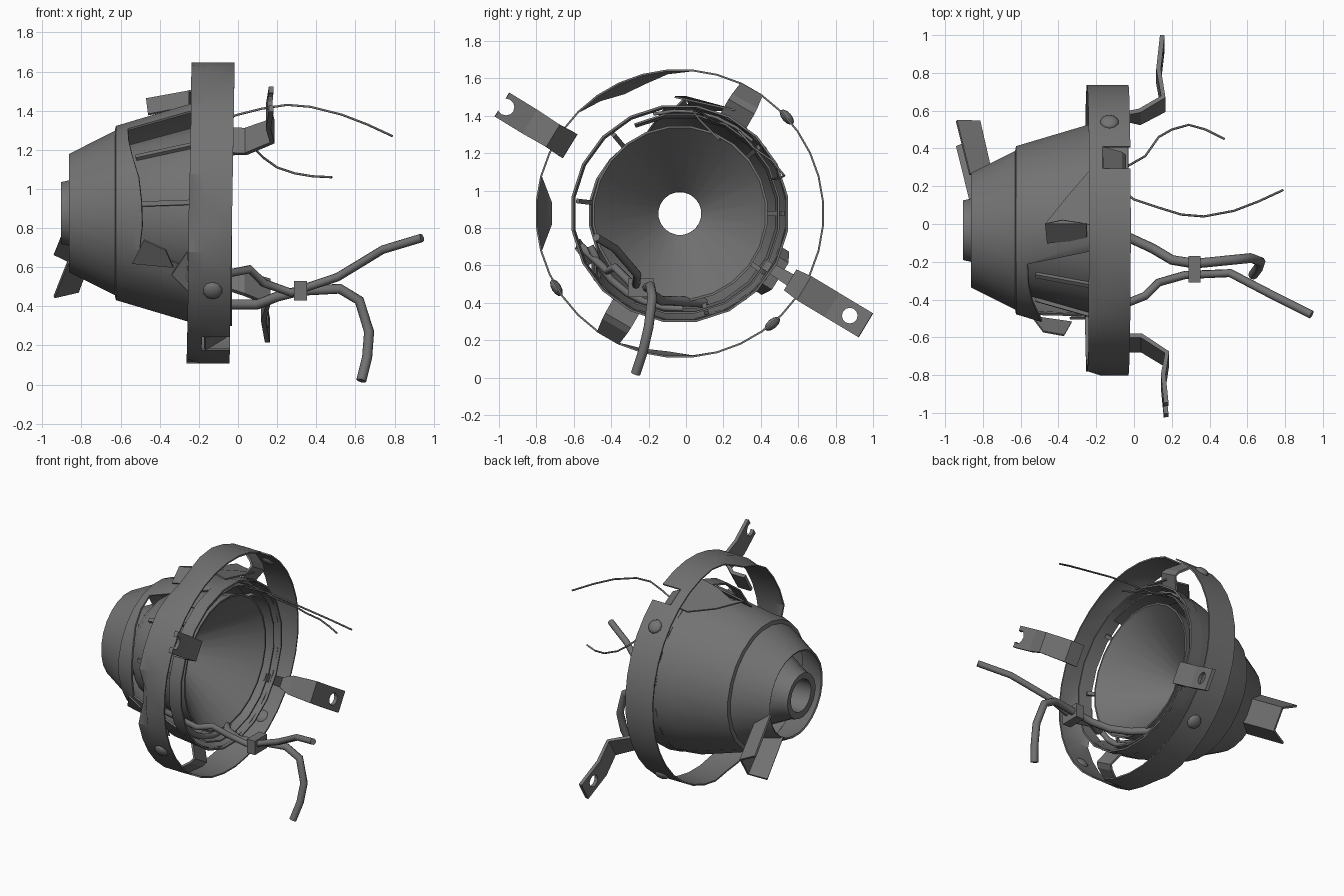
import bpy, bmesh, math, random
from mathutils import Vector

random.seed(4)
if "Cube" in bpy.data.objects:
    bpy.data.objects.remove(bpy.data.objects["Cube"])

metal = bpy.data.materials.new("dark_grey_metal")
metal.use_nodes = True
GREY = (0.17, 0.17, 0.17, 1)
metal.diffuse_color = GREY
metal.node_tree.nodes["Principled BSDF"].inputs["Base Color"].default_value = GREY

CY, CZ = -0.033, 0.877


def polar(x, r, deg, t=0.0):
    """Point at height x on the lamp axis, radius r, angle deg, tangent offset t."""
    a = math.radians(deg)
    return Vector((x, CY + r * math.cos(a) - t * math.sin(a),
                   CZ + r * math.sin(a) + t * math.cos(a)))


def make(name, verts, faces, thick=0.0, smooth=True):
    me = bpy.data.meshes.new(name)
    me.from_pydata([tuple(v) for v in verts], [], faces)
    bm = bmesh.new()
    bm.from_mesh(me)
    bmesh.ops.delete(bm, geom=[v for v in bm.verts if not v.link_faces], context="VERTS")
    bmesh.ops.recalc_face_normals(bm, faces=bm.faces)
    bm.to_mesh(me)
    bm.free()
    me.materials.append(metal)
    ob = bpy.data.objects.new(name, me)
    bpy.context.collection.objects.link(ob)
    bpy.ops.object.select_all(action="DESELECT")
    ob.select_set(True)
    bpy.context.view_layer.objects.active = ob
    if thick:
        mod = ob.modifiers.new("thickness", "SOLIDIFY")
        mod.thickness = thick
        mod.offset = 0
        bpy.ops.object.modifier_apply(modifier=mod.name)
    if smooth:
        bpy.ops.object.shade_smooth_by_angle(angle=math.radians(32))
    return ob


def lathe(name, profile, sides, thick=0.0, shift=None, skip=None):
    """Revolve (x, r) points round the lamp axis; shift bends points, skip drops faces."""
    verts, faces, n = [], [], len(profile)
    step = 360 / sides
    for s in range(sides):
        deg = (s + 0.5) * step
        for i, (x, r) in enumerate(profile):
            if shift:
                x, r = shift(i, x, r, deg)
            verts.append(polar(x, r, deg))
        for i in range(n - 1):
            a, b = s * n + i, (s + 1) % sides * n + i
            if not (skip and skip(i, (s + 1) * step)):
                faces.append((a, a + 1, b + 1, b))
    return make(name, verts, faces, thick)


def strip(name, path, deg, widths, thick=0.025):
    """Bent sheet strip following (x, r) points in the plane at angle deg."""
    verts = []
    for (x, r), w in zip(path, widths):
        verts += [polar(x, r, deg, -w / 2), polar(x, r, deg, w / 2)]
    faces = [(2 * i, 2 * i + 1, 2 * i + 3, 2 * i + 2) for i in range(len(path) - 1)]
    return make(name, verts, faces, thick, smooth=False)


def punch(ob, centre, radius):
    """Round hole through a plate along x."""
    bpy.ops.mesh.primitive_cylinder_add(vertices=12, radius=radius, depth=0.4,
                                        location=centre, rotation=(0, math.pi / 2, 0))
    cutter = bpy.context.object
    cutter.hide_render = True
    mod = ob.modifiers.new("hole", "BOOLEAN")
    mod.operation, mod.object, mod.solver = "DIFFERENCE", cutter, "EXACT"
    bpy.context.view_layer.objects.active = ob
    bpy.ops.object.modifier_apply(modifier=mod.name)
    bpy.data.objects.remove(cutter)


def cable(name, points, radius, res=2):
    cu = bpy.data.curves.new(name, "CURVE")
    cu.dimensions = "3D"
    cu.bevel_depth, cu.bevel_resolution, cu.use_fill_caps = radius, res, True
    sp = cu.splines.new("POLY")
    sp.points.add(len(points) - 1)
    for p, co in zip(sp.points, points):
        p.co = (*co, 1)
    cu.materials.append(metal)
    ob = bpy.data.objects.new(name, cu)
    bpy.context.collection.objects.link(ob)


# Dented outer ring with two windows where the spacers are bent inward
def dent(i, x, r, deg):
    x += 0.013 * math.sin(math.radians(deg)) - 0.004
    if i == 0:
        for at, span, deep in ((112, 22, 0.07), (180, 14, 0.12), (262, 14, 0.03)):
            r -= deep * max(0, 1 - abs(deg - at) / span)
    return x, r


lathe("outer_ring", [(-0.245, 0.768), (-0.17, 0.768), (-0.026, 0.768)], 36, 0.01, dent,
      lambda i, deg: i == 1 and round(deg) in (60, 240))

# Rear cup and stepped collar
lathe("rear_cup", [(-0.86, 0.30), (-0.625, 0.42), (-0.62, 0.445), (-0.60, 0.45)], 24, 0.012)


# Torn front skirt of the housing
def tear(i, x, r, deg):
    if 100 < deg < 216 and i:
        end = (-0.47 if deg > 172 else -0.53) + random.uniform(-0.04, 0.04)
        x = -0.60 + (end + 0.60) * i / 2
        r = 0.45 + (x + 0.60) * 0.31
    return x, r


lathe("housing_skirt", [(-0.60, 0.45), (-0.25, 0.555), (-0.05, 0.575)], 24, 0.012, tear)

# Front rim: outer band and partly broken inner lip
lathe("front_rim", [(-0.13, 0.57), (-0.03, 0.58)], 20, 0.012)
lathe("inner_lip", [(-0.22, 0.52), (-0.06, 0.535)], 20, 0.01,
      skip=lambda i, deg: 115 < deg < 245)

# Reflector: inner cone, back shell and rear socket
lathe("reflector_cone", [(-0.46, 0.115), (-0.08, 0.46), (-0.08, 0.472), (-0.25, 0.435),
                         (-0.58, 0.345), (-0.64, 0.28)], 24)
lathe("rear_socket", [(-0.46, 0.115), (-0.90, 0.115), (-0.905, 0.16), (-0.86, 0.17),
                      (-0.64, 0.28)], 20)

# Ribs between the reflector and the rim
for deg in (0, 40, 130, 173, 285, 325):
    strip("reflector_rib", [(-0.52, 0.37), (-0.24, 0.45), (-0.08, 0.55)], deg,
          (0.025, 0.025, 0.025), 0.02)

# Folded spacers holding the ring
for deg in (60, 240):
    strip("ring_spacer", [(-0.17, 0.765), (-0.07, 0.69), (-0.05, 0.66), (-0.10, 0.565)],
          deg, (0.135, 0.155, 0.16, 0.16), 0.015)

# Bent mounting arms
ARM = [(-0.06, 0.70), (0.04, 0.70), (0.175, 0.80), (0.155, 0.94), (0.17, 1.115)]
holed = strip("holed_arm", [(-0.08, 0.52), (-0.05, 0.70), (0.03, 0.70), (0.155, 0.78),
                            (0.13, 0.95), (0.15, 1.16)], -31,
              (0.05, 0.07, 0.13, 0.15, 0.15, 0.15))
punch(holed, polar(0.14, 1.06, -31), 0.042)
forked = strip("forked_arm", ARM, 148.5, (0.15, 0.15, 0.14, 0.15, 0.15))
punch(forked, polar(0.16, 1.09, 148.5), 0.045)

# Dome-headed rivets on the ring
for deg in (42, -50, 211):
    p = polar(-0.13, 0.77, deg)
    bpy.ops.mesh.primitive_uv_sphere_add(segments=10, ring_count=6, radius=1, location=p)
    rivet = bpy.context.object
    rivet.name = "ring_rivet"
    rivet.scale = (0.05, 0.05, 0.026)
    rivet.rotation_euler = (math.radians(deg - 90), 0, 0)
    rivet.data.materials.append(metal)
    bpy.ops.object.shade_smooth_by_angle(angle=math.radians(32))

# Splayed channel clip behind the cup
rows = [[polar(x - d, r - cut * abs(t) * 2, -32, t) for x, t in
         ((-0.91, -0.13), (-0.79, -0.08), (-0.79, 0.08), (-0.91, 0.13))]
        for r, d, cut in ((0.27, -0.04, 0), (0.68, 0.03, 0.3))]
make("rear_clip", rows[0] + rows[1], [(i, i + 1, i + 5, i + 4) for i in range(3)],
     0.015, smooth=False)

# Torn sheet fragments
for shard in (
    [(-0.47, 0.0, 1.46), (-0.38, 0.02, 1.45), (-0.25, 0.0, 1.50), (-0.06, -0.06, 1.50),
     (-0.05, 0.26, 1.43), (-0.22, 0.30, 1.43), (-0.35, 0.15, 1.43)],
    [(-0.47, 0.0, 1.46), (-0.25, 0.0, 1.50), (-0.25, -0.08, 1.42), (-0.46, -0.10, 1.38)],
    [(-0.54, -0.49, 0.62), (-0.48, -0.57, 0.74), (-0.37, -0.59, 0.69), (-0.33, -0.52, 0.60)],
    [(-0.34, -0.50, 0.56), (-0.26, -0.50, 0.68), (-0.24, -0.44, 0.46)],
):
    make("torn_fragment", shard, [tuple(range(len(shard)))], 0.01, smooth=False)

# Thick cables and their tie
cable("drooping_cable", [(-0.18, 0.1, 0.40), (-0.03, -0.07, 0.41), (0.10, -0.13, 0.41),
                         (0.20, -0.19, 0.45), (0.32, -0.21, 0.48), (0.52, -0.19, 0.49),
                         (0.62, -0.18, 0.43), (0.67, -0.20, 0.27), (0.66, -0.23, 0.14),
                         (0.63, -0.27, 0.02)], 0.026)
cable("raised_cable", [(-0.20, -0.56, 0.70), (-0.04, -0.42, 0.57), (0.06, -0.38, 0.59),
                       (0.13, -0.31, 0.52), (0.27, -0.27, 0.47), (0.51, -0.26, 0.55),
                       (0.74, -0.38, 0.69), (0.94, -0.48, 0.75)], 0.022)
cable("rim_cable", [polar(-0.12, 0.51, d) for d in range(200, 275, 12)], 0.02)
bpy.ops.mesh.primitive_cube_add(size=1, location=(0.32, -0.24, 0.48))
tie = bpy.context.object
tie.name = "cable_tie"
tie.scale = (0.065, 0.14, 0.10)
tie.data.materials.append(metal)

# Thin loose wires
cable("long_wire", [(-0.12, 0.22, 1.34), (0.0, 0.13, 1.38), (0.12, 0.09, 1.41),
                    (0.25, 0.05, 1.43), (0.37, 0.04, 1.42), (0.53, 0.07, 1.38),
                    (0.66, 0.12, 1.33), (0.79, 0.18, 1.27)], 0.006, 1)
cable("short_wire", [(-0.08, 0.28, 1.32), (0.06, 0.36, 1.23), (0.13, 0.46, 1.16),
                     (0.20, 0.50, 1.11), (0.29, 0.525, 1.08), (0.38, 0.50, 1.065),
                     (0.48, 0.45, 1.06)], 0.006, 1)
cable("coiled_wire", [polar(-0.10, 0.55, d) for d in range(45, 112, 12)], 0.01, 1)
